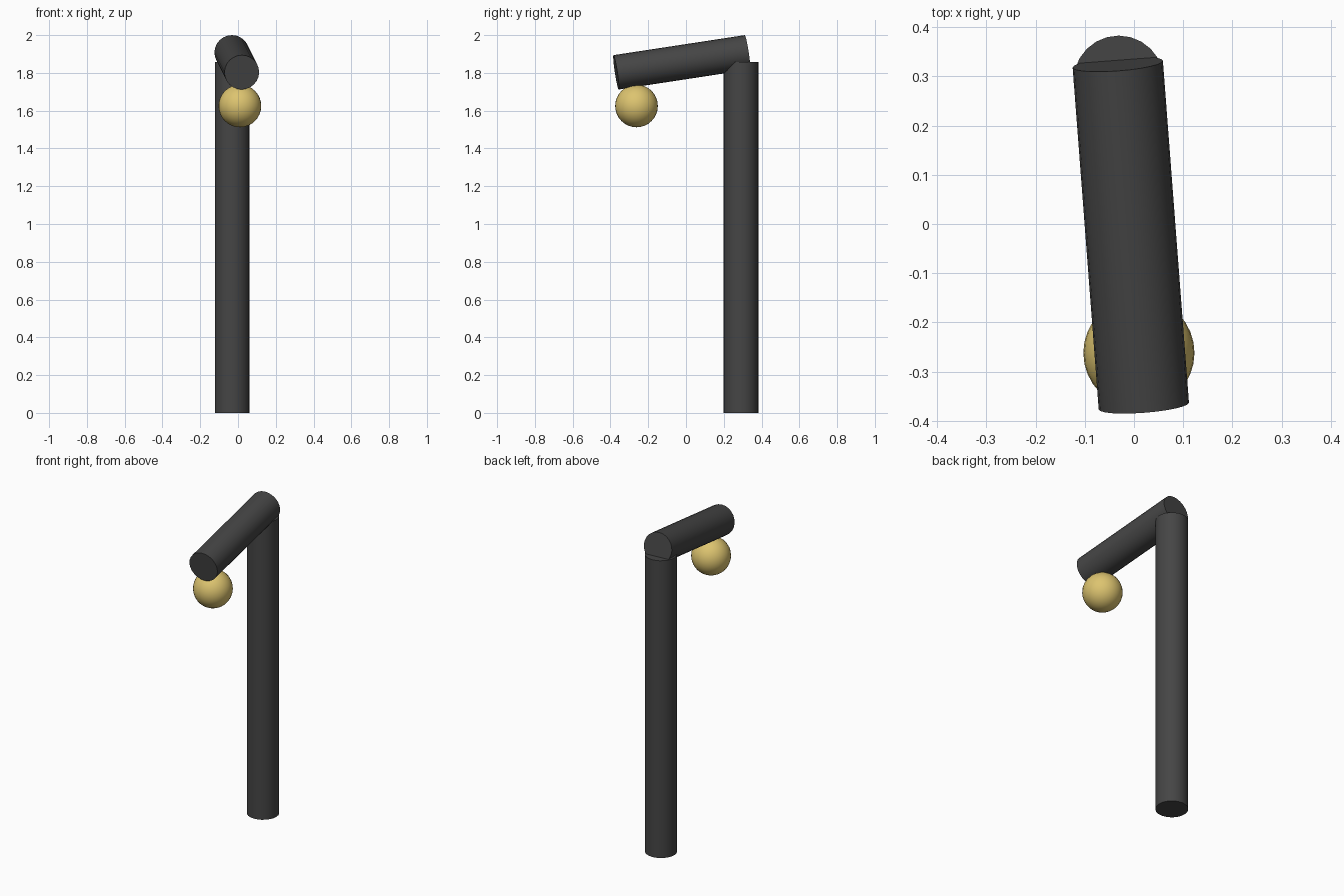
import bpy
from math import radians
from mathutils import Vector

if "Cube" in bpy.data.objects:
    bpy.data.objects.remove(bpy.data.objects["Cube"])


def paint(obj, name, color):
    mat = bpy.data.materials.get(name) or bpy.data.materials.new(name)
    mat.diffuse_color = color
    mat.use_nodes = True
    mat.node_tree.nodes["Principled BSDF"].inputs["Base Color"].default_value = mat.diffuse_color
    obj.data.materials.append(mat)


def tube(name, start, end, radius):
    """Capped cylinder running between two points."""
    a, b = Vector(start), Vector(end)
    axis = b - a
    bpy.ops.mesh.primitive_cylinder_add(vertices=24, radius=radius, depth=axis.length,
                                        location=(a + b) / 2,
                                        rotation=axis.to_track_quat('Z', 'Y').to_euler())
    obj = bpy.context.object
    obj.name = name
    bpy.ops.object.shade_smooth_by_angle(angle=radians(30))
    paint(obj, "dark_metal", (0.06, 0.06, 0.06, 1))
    return obj


# Upright post and the slanted arm resting on its top
tube("post", (-0.031, 0.291, 0), (-0.031, 0.291, 1.857), 0.092)
tube("arm", (-0.033, 0.325, 1.909), (0.02, -0.37, 1.803), 0.092)

# Round lamp hanging under the front end of the arm
bpy.ops.mesh.primitive_uv_sphere_add(segments=32, ring_count=16, radius=0.113,
                                     location=(0.01, -0.262, 1.625))
lamp = bpy.context.object
lamp.name = "lamp_globe"
bpy.ops.object.shade_smooth()
paint(lamp, "warm_yellow", (0.72, 0.55, 0.16, 1))
